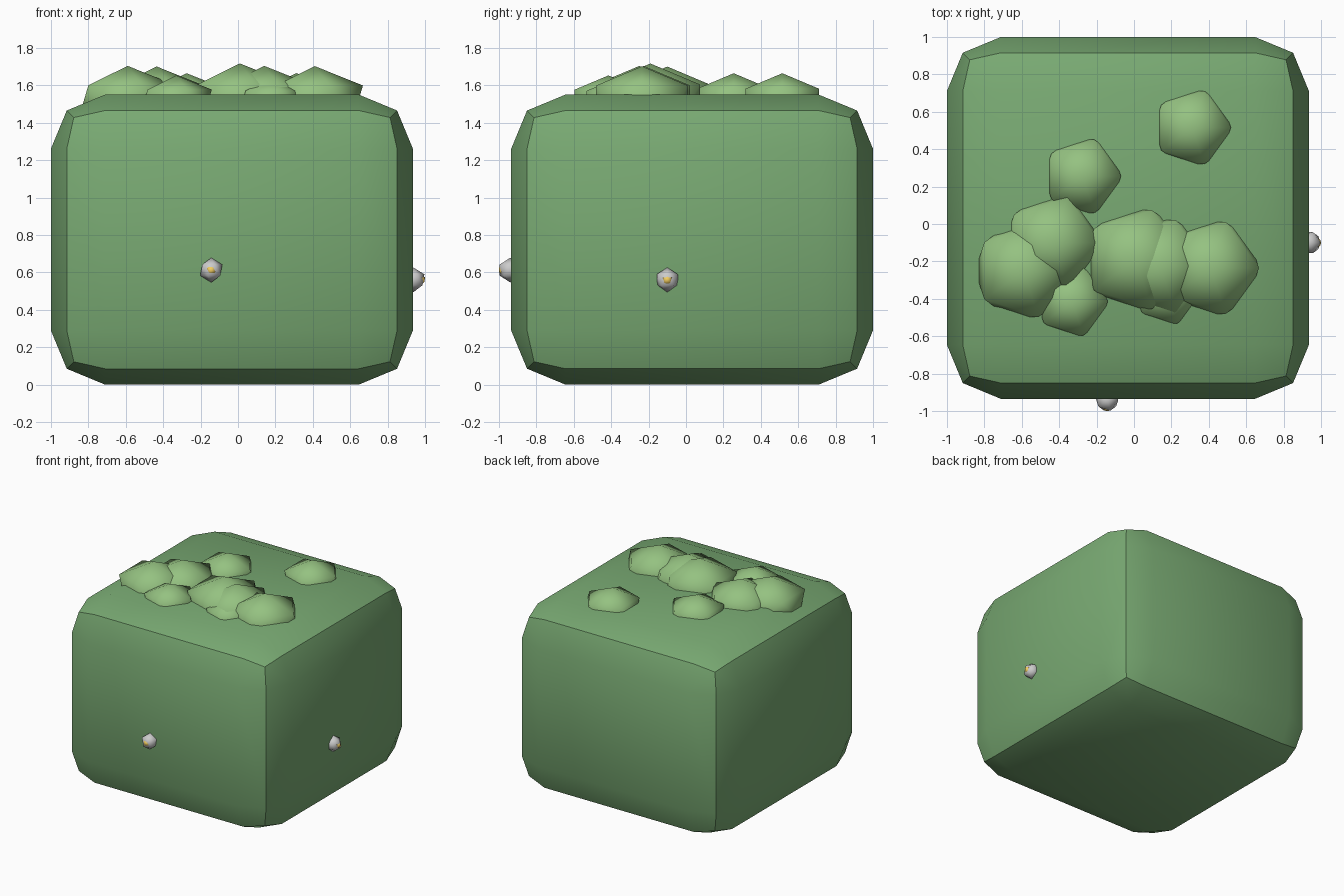
import bpy

if "Cube" in bpy.data.objects:
    bpy.data.objects.remove(bpy.data.objects["Cube"])


def material(name, rgb):
    m = bpy.data.materials.new(name)
    m.diffuse_color = (*rgb, 1)
    m.use_nodes = True
    m.node_tree.nodes["Principled BSDF"].inputs["Base Color"].default_value = m.diffuse_color
    return m


hedge_green = material("hedge_green", (0.19, 0.40, 0.17))
leaf_green = material("leaf_green", (0.30, 0.54, 0.22))
petal_white = material("petal_white", (0.85, 0.83, 0.85))
pollen_yellow = material("pollen_yellow", (0.90, 0.62, 0.12))


def ball(name, loc, scale, mat):
    """Smooth-shaded 20-sided ball."""
    bpy.ops.mesh.primitive_ico_sphere_add(subdivisions=1, radius=1, location=loc)
    o = bpy.context.object
    o.name = name
    o.scale = scale
    bpy.ops.object.transform_apply(location=False, rotation=False, scale=True)
    bpy.ops.object.shade_smooth()
    o.data.materials.append(mat)
    return o


# Hedge block with rounded edges
bpy.ops.mesh.primitive_cube_add(size=1, location=(-0.0325, 0.0325, 0.775))
block = bpy.context.object
block.name = "hedge_block"
block.scale = (1.935, 1.935, 1.55)
bpy.ops.object.transform_apply(location=False, rotation=False, scale=True)
bevel = block.modifiers.new("rounding", "BEVEL")
bevel.width = 0.29
bevel.segments = 2
bpy.ops.object.modifier_apply(modifier="rounding")
bpy.ops.object.shade_smooth_by_angle()
block.data.materials.append(hedge_green)

# Leaf clumps sunk into the top: x, y, radius
clumps = [
    (0.41, -0.235, 0.288),
    (0.01, -0.19, 0.31),
    (0.14, -0.225, 0.29),
    (0.178, -0.37, 0.19),
    (-0.59, -0.25, 0.29),
    (-0.435, -0.10, 0.285),
    (-0.33, -0.415, 0.212),
    (-0.275, 0.255, 0.23),
    (0.312, 0.515, 0.23),
]
for i, (x, y, r) in enumerate(clumps, 1):
    ball(f"leaf_clump_{i}", (x, y, 1.515), (r, r, 0.65 * r), leaf_green)

# Flowers on the front and right faces, each with a small centre
ball("front_flower", (-0.143, -0.94, 0.612), (0.066,) * 3, petal_white)
ball("front_flower_centre", (-0.143, -0.975, 0.612), (0.029,) * 3, pollen_yellow)
ball("right_flower", (0.937, -0.10, 0.56), (0.066,) * 3, petal_white)
ball("right_flower_centre", (0.974, -0.10, 0.56), (0.029,) * 3, pollen_yellow)
